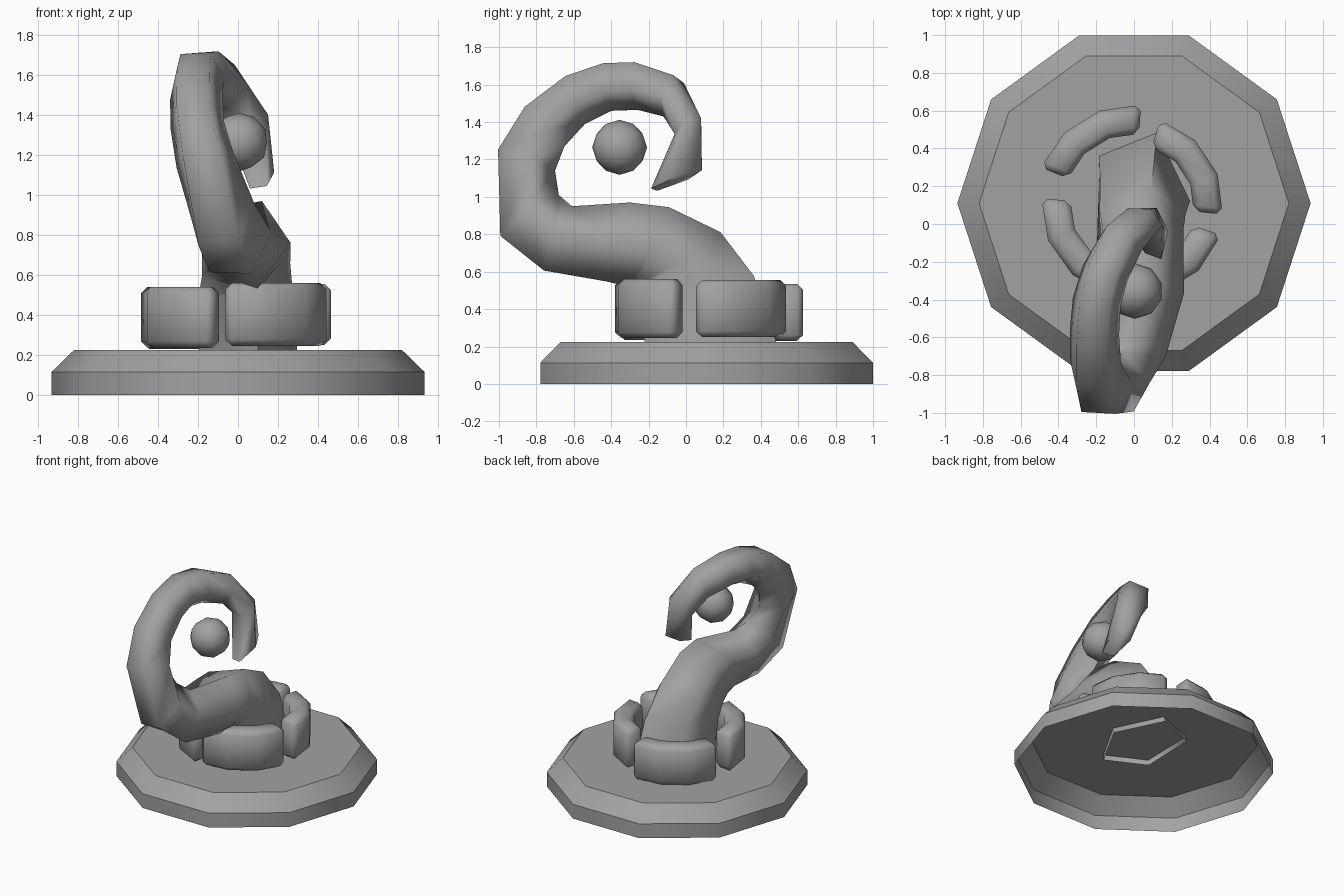
import bpy, bmesh, math
from mathutils import Vector

if "Cube" in bpy.data.objects:
    bpy.data.objects.remove(bpy.data.objects["Cube"])

grey = bpy.data.materials.new("mid_grey")
grey.diffuse_color = (0.36, 0.36, 0.36, 1)
grey.use_nodes = True
grey.node_tree.nodes["Principled BSDF"].inputs["Base Color"].default_value = grey.diffuse_color


def finish(name, bm, angle=None):
    bmesh.ops.recalc_face_normals(bm, faces=bm.faces)
    me = bpy.data.meshes.new(name)
    bm.to_mesh(me)
    bm.free()
    me.materials.append(grey)
    ob = bpy.data.objects.new(name, me)
    bpy.context.collection.objects.link(ob)
    bpy.ops.object.select_all(action='DESELECT')
    ob.select_set(True)
    bpy.context.view_layer.objects.active = ob
    if angle:
        bpy.ops.object.shade_smooth_by_angle(angle=math.radians(angle))
    else:
        bpy.ops.object.shade_smooth()
    return ob


def loft(bm, rings, cap_start=False, cap_end=True):
    vs = [[bm.verts.new(p) for p in r] for r in rings]
    n = len(vs[0])
    for a, b in zip(vs, vs[1:]):
        for i in range(n):
            j = (i + 1) % n
            bm.faces.new((a[i], a[j], b[j], b[i]))
    if cap_start:
        bm.faces.new(vs[0][::-1])
    if cap_end:
        bm.faces.new(vs[-1])


# Ten-sided base shell, open underneath
bm = bmesh.new()
loft(bm, [[(r * math.cos(math.tau * k / 10), 0.11 + r * math.sin(math.tau * k / 10), z)
           for k in range(10)] for r, z in ((0.935, 0), (0.935, 0.113), (0.82, 0.225))])
finish("base", bm, 40)

# Curling tentacle: five-sided rings, each from outer flat middle to inner ridge,
# then radius across (0 = regular pentagon) and twist in degrees
path = [
    ((0.03, -0.16, 0.18), (0.03, 0.52, 0.18), 0.27, 20),
    ((0.00, -0.20, 0.49), (0.04, 0.38, 0.58), 0.255, 16),
    ((-0.01, -0.25, 0.55), (0.05, 0.19, 0.82), 0.245, 10),
    ((-0.02, -0.30, 0.565), (0.10, -0.09, 0.95), 0.23, 4),
    ((-0.02, -0.42, 0.59), (0.12, -0.30, 0.97), 0.22, 0),
    ((-0.035, -0.73, 0.61), (0.01, -0.61, 0.95), 0.19, 0),
    ((-0.10, -0.96, 0.77), (-0.06, -0.68, 1.01), 0.18, 0),
    ((-0.19, -1.00, 1.23), (-0.15, -0.70, 1.14), 0.155, 0),
    ((-0.225, -0.86, 1.47), (-0.19, -0.65, 1.27), 0.142, 0),
    ((-0.225, -0.64, 1.64), (-0.20, -0.54, 1.39), 0.138, 0),
    ((-0.21, -0.43, 1.71), (-0.19, -0.40, 1.46), 0.135, 0),
    ((-0.17, -0.25, 1.71), (-0.14, -0.26, 1.465), 0.132, 0),
    ((-0.08, -0.04, 1.63), (-0.05, -0.12, 1.43), 0.125, 0),
    ((0.04, 0.08, 1.40), (0.05, -0.06, 1.33), 0.115, 8),
    ((0.11, 0.06, 1.13), (0.11, -0.20, 1.03), 0.075, 28),
]
pts = [(Vector(o), Vector(i), w, t) for o, i, w, t in path]
mids = [o.lerp(i, 0.447) for o, i, w, t in pts]
rings = []
for k, (o, i, w, twist) in enumerate(pts):
    tangent = mids[min(k + 1, len(mids) - 1)] - mids[max(k - 1, 0)]
    u = (i - o) / 1.809
    side = tangent.cross(u).normalized() * (w or u.length)
    angles = [math.radians(72 * s - twist) for s in range(5)]
    rings.append([mids[k] + u * math.cos(a) + side * math.sin(a) for a in angles])
for p in rings[0]:
    p.z = 0.18
bm = bmesh.new()
loft(bm, rings)
finish("tentacle", bm, 75)

# Ball held in the curl
bm = bmesh.new()
bmesh.ops.create_icosphere(bm, subdivisions=2, radius=0.147)
bmesh.ops.translate(bm, verts=bm.verts, vec=(0.005, -0.355, 1.265))
finish("ball", bm)

# Four curved stones around the root: start angle, end angle, radius, bottom, top
stones = [("back_left", 86, 158, 0.455, 0.23, 0.535), ("back_right", -6, 73, 0.395, 0.25, 0.555),
          ("front_left", 176, 255, 0.415, 0.235, 0.54), ("front_right", 262, 341, 0.41, 0.245, 0.56)]
for name, a0, a1, r, z0, z1 in stones:
    bm = bmesh.new()
    sections = []
    for k in range(4):
        a = math.radians(a0 + (a1 - a0) * k / 3)
        sections.append([(q * math.cos(a), 0.1 + q * math.sin(a), z)
                         for q, z in ((r - 0.077, z0), (r + 0.077, z0), (r + 0.077, z1), (r - 0.077, z1))])
    loft(bm, sections, True, True)
    bmesh.ops.recalc_face_normals(bm, faces=bm.faces)
    edges = [e for e in bm.edges if e.calc_face_angle(0) > math.radians(50)]
    bmesh.ops.bevel(bm, geom=edges, offset=0.032, segments=1, affect='EDGES')
    finish("stone_" + name, bm, 60)
